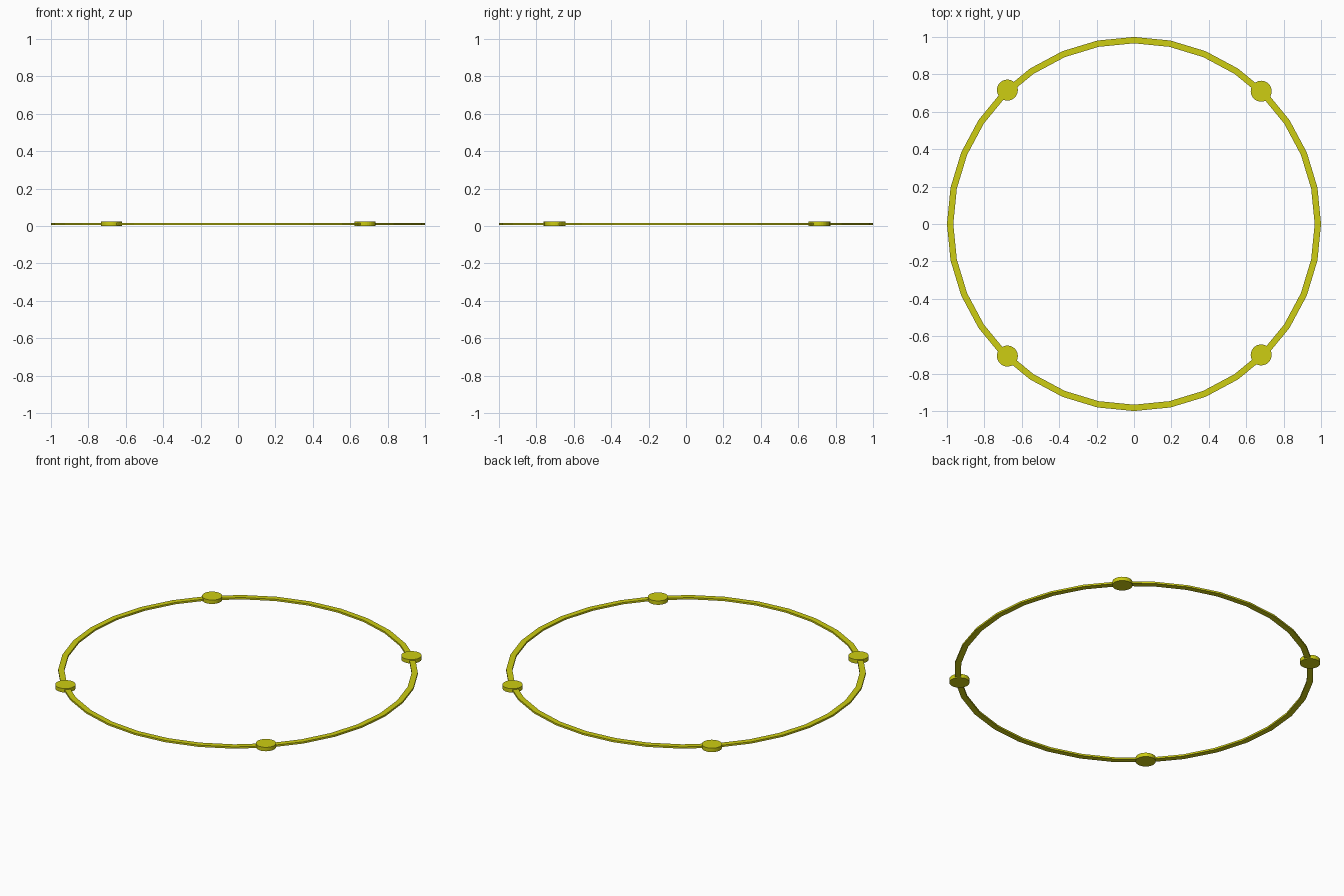
import bpy
import bmesh
from math import cos, sin, tau

cube = bpy.data.objects.get("Cube")
if cube:
    bpy.data.objects.remove(cube, do_unlink=True)

SEGMENTS = 32
MID_Z = 0.012

yellow = bpy.data.materials.new("olive yellow")
yellow.use_nodes = True
color = (0.61, 0.61, 0.006, 1)
yellow.diffuse_color = color
yellow.node_tree.nodes["Principled BSDF"].inputs["Base Color"].default_value = color


def add_object(name, bm, location):
    """Turn a bmesh into a flat-shaded object with the shared material."""
    bmesh.ops.recalc_face_normals(bm, faces=bm.faces)
    mesh = bpy.data.meshes.new(name)
    bm.to_mesh(mesh)
    bm.free()
    mesh.materials.append(yellow)
    obj = bpy.data.objects.new(name, mesh)
    obj.location = location
    bpy.context.collection.objects.link(obj)


def ring(name, outer, inner, height):
    """Sweep a rectangular section around the z axis."""
    bm = bmesh.new()
    h = height / 2
    section = [(outer, -h), (outer, h), (inner, h), (inner, -h)]
    loops = []
    for i in range(SEGMENTS):
        a = tau * i / SEGMENTS
        loops.append([bm.verts.new((r * cos(a), r * sin(a), z)) for r, z in section])
    for i, loop in enumerate(loops):
        after = loops[(i + 1) % SEGMENTS]
        for k in range(4):
            n = (k + 1) % 4
            bm.faces.new((loop[k], after[k], after[n], loop[n]))
    add_object(name, bm, (0, 0, MID_Z))


def disc(name, x, y):
    """Short round stud centred on the ring."""
    bm = bmesh.new()
    bmesh.ops.create_cone(bm, cap_ends=True, segments=SEGMENTS,
                          radius1=0.056, radius2=0.056, depth=2 * MID_Z)
    add_object(name, bm, (x, y, MID_Z))


# Thin hoop
ring("hoop", 1.0, 0.966, 0.011)

# Four round studs on the diagonals
disc("stud_back_right", -0.677, 0.716)
disc("stud_back_left", 0.68, 0.71)
disc("stud_front_right", -0.677, -0.706)
disc("stud_front_left", 0.68, -0.70)
